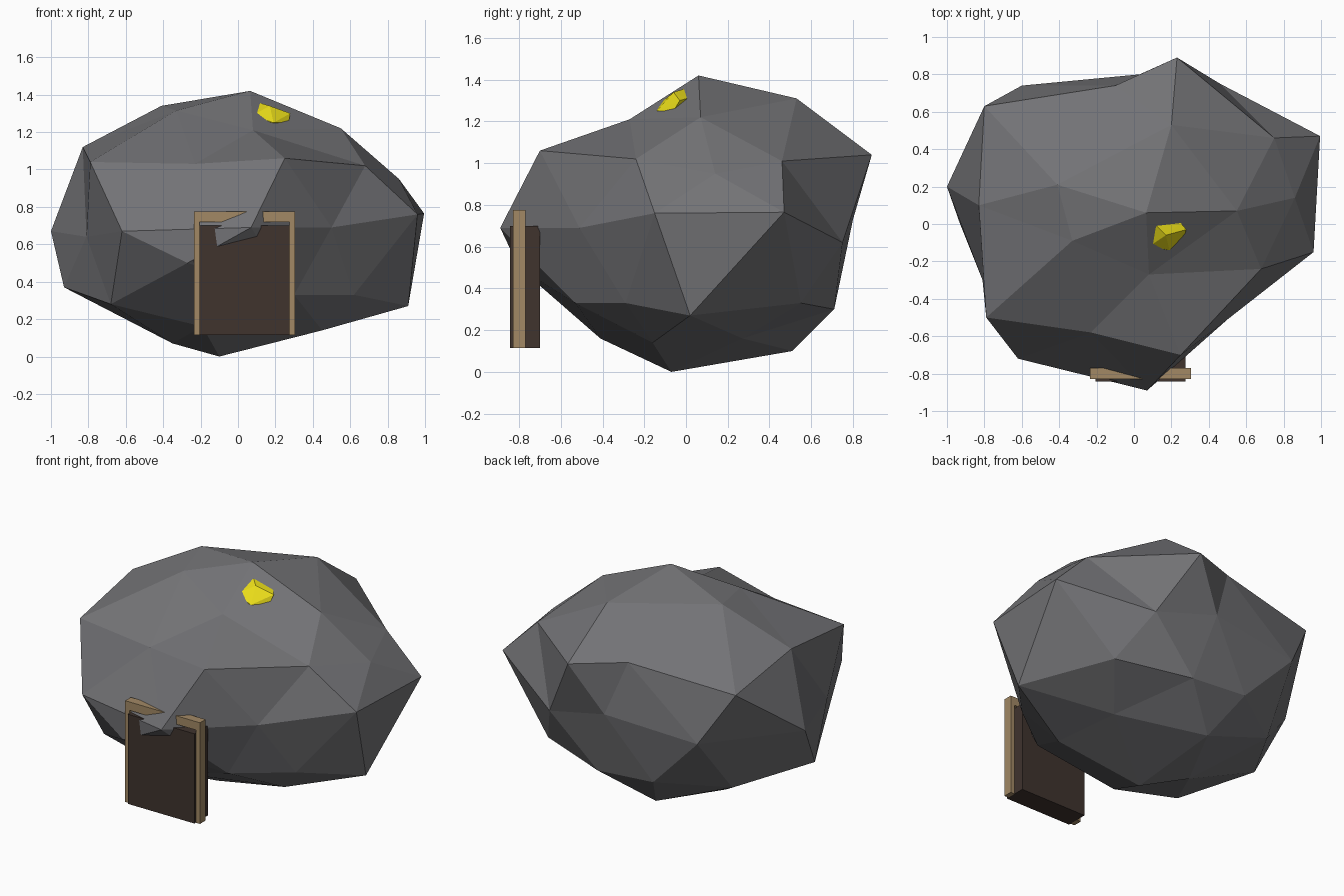
import bpy, bmesh, math
from mathutils import Vector

if "Cube" in bpy.data.objects:
    bpy.data.objects.remove(bpy.data.objects["Cube"])


def paint(ob, name, rgb):
    mat = bpy.data.materials.get(name) or bpy.data.materials.new(name)
    mat.diffuse_color = (*rgb, 1)
    mat.use_nodes = True
    mat.node_tree.nodes["Principled BSDF"].inputs["Base Color"].default_value = mat.diffuse_color
    ob.data.materials.append(mat)


def box(name, lo, hi, mat, rgb):
    lo, hi = Vector(lo), Vector(hi)
    bpy.ops.mesh.primitive_cube_add(size=1, location=(lo + hi) / 2)
    ob = bpy.context.object
    ob.name = name
    ob.scale = hi - lo
    paint(ob, mat, rgb)
    return ob


# Boulder: an icosphere whose rings are pulled to a rugged shape
# each ring: (height on unit sphere, first angle, [positions counter-clockwise])
rings = [
    (1, 0, [(.065, .06, 1.42)]),
    (.851, 0, [(.55, .07, 1.22), (.2, .53, 1.31), (-.41, .21, 1.34),
               (-.33, -.09, 1.315), (.08, -.27, 1.21)]),
    (.447, 0, [(.86, .14, .95), (.23, .89, 1.04), (-.8, .63, 1.01),
               (-.79, -.5, 1.04), (.25, -.7, 1.06)]),
    (.526, 36, [(.75, .46, 1.01), (-.1, .74, 1.08), (-.83, .1, 1.12),
                (-.23, -.58, 1.03), (.68, -.24, 1.02)]),
    (0, 18, [(.995, .47, .765), (.46, .75, .62), (.03, .8, .73), (-.6, .74, .68),
             (-1, .2, .67), (-.81, -.3, .64), (-.62, -.72, .67),
             (.07, -.89, .69), (.5, -.51, .69), (.96, -.15, .76)]),
    (-.447, 36, [(.61, .55, .33), (-.26, .71, .33), (-.93, 0, .37),
                 (-.27, -.8, .5), (.62, -.29, .33)]),
    (-.526, 0, [(.91, .02, .27), (.14, .71, .3), (-.65, .45, .3),
                (-.68, -.41, .28), (.3, -.53, .33)]),
    (-.851, 36, [(.38, .27, .16), (-.14, .51, .1), (-.35, .09, .07),
                 (-.19, -.41, .16), (.45, -.16, .14)]),
    (-1, 0, [(-.1, -.07, 0)]),
]
bpy.ops.mesh.primitive_ico_sphere_add(subdivisions=2, radius=1)
boulder = bpy.context.object
boulder.name = "boulder"
verts = boulder.data.vertices
unit = [v.co.copy() for v in verts]
for h, start, points in rings:
    r = math.sqrt(1 - h * h)
    for k, p in enumerate(points):
        a = math.radians(start + 360 * k / len(points))
        d = Vector((r * math.cos(a), r * math.sin(a), h))
        i = min(range(len(unit)), key=lambda j: (unit[j] - d).length)
        verts[i].co = p
paint(boulder, "dark stone", (.17, .17, .18))

# Gold nugget set into the upper front slope
bm = bmesh.new()
for p in [(.08, -.12, 1.29), (.12, -.01, 1.355), (.25, .005, 1.31), (.28, -.03, 1.3),
          (.27, -.06, 1.25), (.19, -.14, 1.25), (.12, -.13, 1.26), (.17, -.06, 1.34),
          (.18, -.04, 1.24)]:
    bm.verts.new(p)
bmesh.ops.convex_hull(bm, input=bm.verts)
mesh = bpy.data.meshes.new("nugget")
bm.to_mesh(mesh)
bm.free()
nugget = bpy.data.objects.new("nugget", mesh)
bpy.context.collection.objects.link(nugget)
paint(nugget, "gold", (.83, .73, .01))

# Mine doorway: dark opening with timber posts and lintel
wood = ("timber", (.36, .25, .13))
box("doorway", (-.205, -.842, .115), (.275, -.7, .7), "dark opening", (.05, .033, .027))
for side, x in (("left", -.235), ("right", .275)):
    box(side + "_post", (x, -.828, .115), (x + .03, -.77, .72), *wood)
box("lintel", (-.235, -.828, .72), (.305, -.77, .775), *wood)
